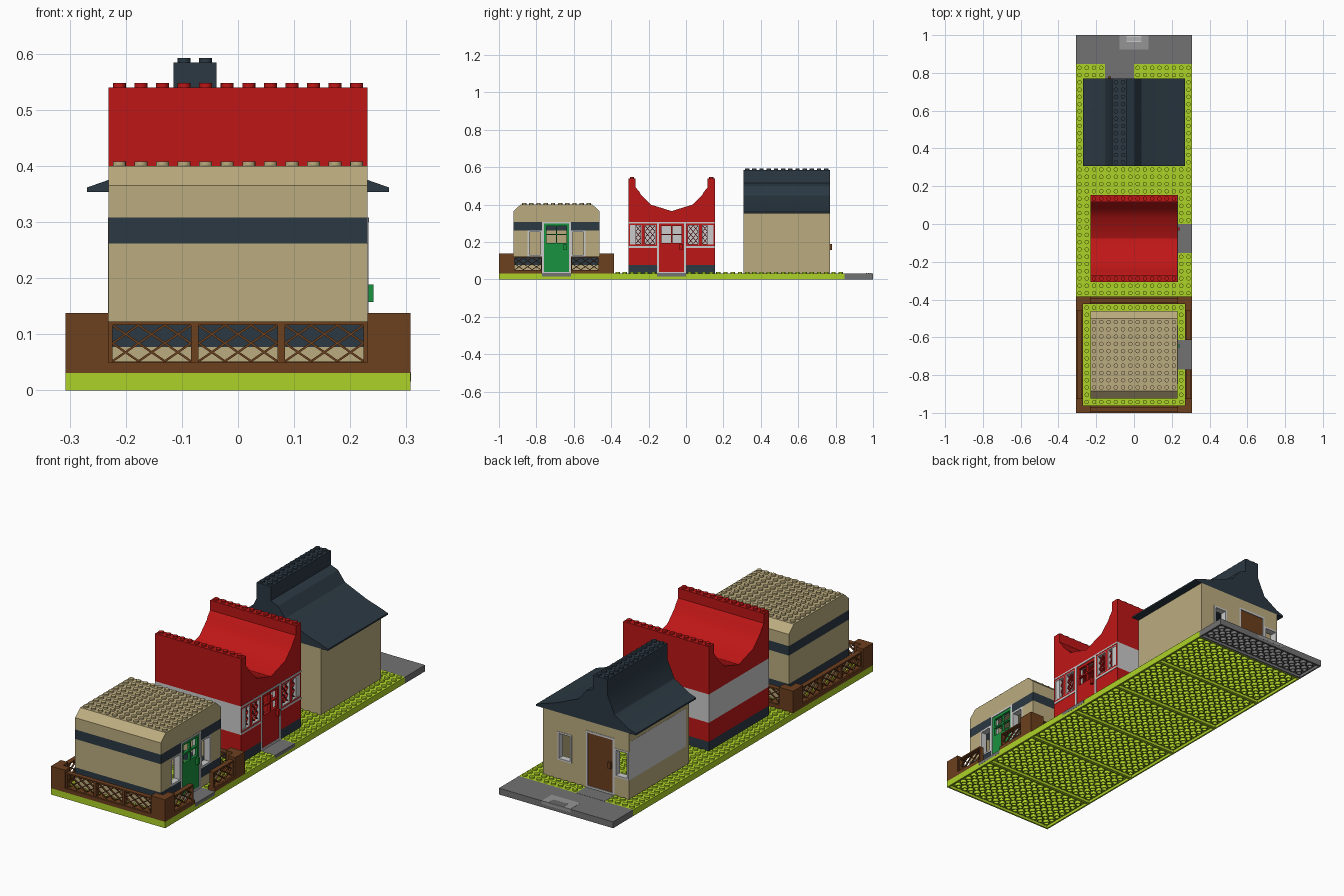
import bpy, bmesh, math

if "Cube" in bpy.data.objects:
    bpy.data.objects.remove(bpy.data.objects["Cube"])

P = 1 / 26                      # one stud pitch; all sizes below are in studs
TAN, RED, DARK = (.5, .41, .21), (.52, .008, .008), (.024, .04, .055)
LIME, BROWN, GREEN = (.42, .65, .02), (.15, .05, .013), (.01, .29, .05)
ROAD, PAVE, WHITE = (.17, .17, .17), (.3, .3, .3), (.78, .78, .78)
parts = {}


def mesh(name, col):
    return parts.setdefault((name, col), bmesh.new()) if (name, col) not in parts else parts[(name, col)]


def prism(name, col, axis, pts, a, b):
    """Extrude a profile along x (points y,z) or along y (points x,z)."""
    bm = mesh(name, col)
    put = (lambda p, d: (d, p[0], p[1])) if axis == 'x' else (lambda p, d: (p[0], d, p[1]))
    lo = [bm.verts.new(put(p, a)) for p in pts]
    hi = [bm.verts.new(put(p, b)) for p in pts]
    bm.faces.new(lo)
    bm.faces.new(hi[::-1])
    for i in range(len(pts)):
        j = (i + 1) % len(pts)
        bm.faces.new((lo[i], hi[i], hi[j], lo[j]))


def panel(name, col, axis, u0, u1, z0, z1, d0, d1):
    prism(name, col, axis, [(u0, z0), (u1, z0), (u1, z1), (u0, z1)], d0, d1)


def box(name, col, x0, x1, y0, y1, z0, z1):
    panel(name, col, 'x', y0, y1, z0, z1, x0, x1)


def cylinder(name, col, x, y, z0, z1, r, hole=0, n=16):
    bm = mesh(name, col)
    ring = lambda rad, z: [bm.verts.new((x + rad * math.cos(2 * math.pi * i / n),
                                         y + rad * math.sin(2 * math.pi * i / n), z)) for i in range(n)]
    rings = [ring(r, z1), ring(r, z0)] + ([ring(hole, z0), ring(hole, z1)] if hole else [])
    for a, b in zip(rings, rings[1:]):
        for i in range(n):
            bm.faces.new((a[i], b[i], b[(i + 1) % n], a[(i + 1) % n]))
    if not hole:
        bm.faces.new(rings[0])


def studs(name, col, x0, x1, y0, y1, z, skip=()):
    for i in range(x0, x1):
        for j in range(y0, y1):
            if not any(a <= i < b and c <= j < d for a, b, c, d in skip):
                cylinder(name, col, i + .5, j + .5, z, z + .21, .3)


def lattice(name, col, axis, u0, u1, z0, z1, d0, d1, cols, rows, w=.07):
    du, dz = (u1 - u0) / cols, (z1 - z0) / rows
    for i in range(cols):
        for j in range(rows):
            a, b, c, d = u0 + i * du, u0 + (i + 1) * du, z0 + j * dz, z0 + (j + 1) * dz
            for p, q in ((c, d), (d, c)):
                prism(name, col, axis, [(a, p - w), (b, q - w), (b, q + w), (a, p + w)], d0, d1)


def frame(name, col, axis, u0, u1, z0, z1, d0, d1, t):
    panel(name, col, axis, u0, u0 + t, z0, z1, d0, d1)
    panel(name, col, axis, u1 - t, u1, z0, z1, d0, d1)
    panel(name, col, axis, u0 + t, u1 - t, z0, z0 + t, d0, d1)
    panel(name, col, axis, u0 + t, u1 - t, z1 - t, z1, d0, d1)


def level(b):                   # height of brick course b
    return .8 + 1.2 * b


def walls(name, y0, y1, bands, openings, side):
    """Hollow 12-stud-wide house; openings (u0, u1, course0, course1) go in one wall."""
    runs = [('y', -6, 6, y0, y0 + 1, 'front'), ('y', -6, 6, y1 - 1, y1, 'back'),
            ('x', y0 + 1, y1 - 1, -6, -5, 'left'), ('x', y0 + 1, y1 - 1, 5, 6, 'right')]
    for b0, b1, col in bands:
        for axis, u0, u1, d0, d1, s in runs:
            u = u0
            for o in sorted(openings) if s == side else ():
                if o[2] <= b0 < o[3]:
                    if o[0] > u:
                        panel(name, col, axis, u, o[0], level(b0), level(b1), d0, d1)
                    u = max(u, o[1])
            if u < u1:
                panel(name, col, axis, u, u1, level(b0), level(b1), d0, d1)


def door(name, col, axis, u, d, handle, panes=True):
    frame(name + "_frame", WHITE, axis, u, u + 4, .8, 8, d - 1, d + .05, .25)
    a, b, m = u + .25, u + 3.75, u + 2
    top = 5.1 if panes else 7.75
    f, g = d - .4, d - .05
    panel(name, col, axis, a, b, 1.05, top, f, g)
    if panes:
        panel(name, col, axis, a, m - 1.4, 5.1, 7.75, f, g)
        panel(name, col, axis, m + 1.4, b, 5.1, 7.75, f, g)
        panel(name, col, axis, m - 1.4, m + 1.4, 7.4, 7.75, f, g)
        panel(name, col, axis, m - .1, m + .1, 5.1, 7.4, f, g)
        panel(name, col, axis, m - 1.4, m + 1.4, 6.15, 6.35, f, g)
    panel(name, col, axis, handle - .2, handle + .2, 4.1, 4.9, g, d + .28)


def window(name, axis, u, d):
    frame(name, WHITE, axis, u, u + 2, level(2), level(5), d - .8, d + .04, .22)


# ground: studded lawn and road on hollow plates
steps = [(5, 8, -20, -16), (5, 8, -4, 0), (-4, 0, 19, 22)]
box("lawn", LIME, -8, 8, -26, 22, .35, .8)
studs("lawn_studs", LIME, -8, 8, -26, 22, .8, steps)
box("road", ROAD, -8, 8, 22, 26, .35, .8)
for y0, y1, col, nm in [(y, y + 8, LIME, "lawn") for y in range(-26, 22, 8)] + [(22, 26, ROAD, "road")]:
    for x0, x1 in ((-8, -7.8), (7.8, 8)):
        box(nm + "_underside_rim", col, x0, x1, y0, y1, 0, .35)
    for a in (y0, y1 - .2):
        box(nm + "_underside_rim", col, -7.8, 7.8, a, a + .2, 0, .35)
    for i in range(-7, 8):
        for j in range(y0 + 1, y1):
            cylinder(nm + "_underside_tubes", col, i, j, 0, .35, .4, .28, 12)
for y in (-20, -4):
    box("doorstep", ROAD, 5.9, 8.01, y, y + 4, .4, .82)
box("back_path", ROAD, -4, 0, 19.9, 22, .4, .82)
box("drain_surround", PAVE, -2, 2, 24, 26.01, .4, .82)
for i in range(4):
    box("drain_grille", WHITE, -1, 1, 25.05 + i * .24, 25.17 + i * .24, .8, .88)

# tan house with chamfered flat roof
ops = [(-20, -16, 0, 6), (-22, -20, 2, 5), (-16, -14, 2, 5)]
walls("tan_house_walls", -24, -12, [(0, 1, TAN), (1, 2, DARK), (2, 5, TAN), (5, 6, DARK), (6, 7, TAN)], ops, 'right')
prism("tan_house_roof", TAN, 'x', [(-24, 9.2), (-12, 9.2), (-12, 9.49), (-13, 10.4), (-23, 10.4), (-24, 9.49)], -6, 6)
studs("tan_roof_studs", TAN, -6, 6, -23, -13, 10.4)
door("green_door", GREEN, 'x', -20, 6, -16.8)
for u in (-22, -16):
    window("tan_house_window", 'x', u, 6)

# brown garden fence: raised corner posts and lattice panels
for s in (-1, 1):
    xa, xb = sorted((8 * s, 7 * s))
    xc, xd = sorted((7 * s, 6 * s))
    for y, v in ((-26, -25), (-11, -12)):
        box("fence_corner", BROWN, xa, xb, min(y, v), max(y, v) + (1 if v == -25 else 0) , .8, 3.59)
        if v == -12:
            box("fence_corner", BROWN, xa, xb, -11, -10, .8, 3.59)
        box("fence_corner", BROWN, xc, xd, y, y + 1, .8, 3.59)
bays = [('y', u, d) for u in (-6, -2, 2) for d in (-26, -11)]
bays += [('x', u, -8) for u in (-24, -20, -16)] + [('x', u, 7) for u in (-24, -16)]
for axis, u, d in bays:
    panel("fence_base", BROWN, axis, u, u + 4, .8, 1.3, d, d + 1)
    frame("fence_frame", BROWN, axis, u, u + 4, 1.15, 3.2, d + .2, d + .8, .18)
    lattice("fence_lattice", BROWN, axis, u + .18, u + 3.82, 1.35, 3.02, d + .4, d + .6, 3, 2, .06)

# red house with saddle roof
wins = (-8, -6, 0, 2)
walls("red_house_walls", -8, 4, [(0, 1, DARK), (1, 3, RED), (3, 6, WHITE)],
      [(-4, 0, 0, 6)] + [(u, u + 2, 3, 6) for u in wins], 'right')
half = [(6, 8), (6, 14.04), (5, 14.04), (5, 12.8), (4.5, 12.2), (4.3, 11.8), (2.9, 10.4)]
prism("red_house_roof", RED, 'x', [(-2 - y, z) for y, z in half] + [(-2, 9.5)] +
      [(-2 + y, z) for y, z in half[::-1]], -6, 6)
for y in (-8, 3):
    studs("red_roof_studs", RED, -6, 6, y, y + 1, 14.04)
door("red_door", RED, 'x', -4, 6, -.7)
for u in wins:
    panel("red_house_sill", WHITE, 'x', u, u + 2, 4.4, 4.65, 5.2, 6.06)
    panel("red_house_lintel", WHITE, 'x', u, u + 2, 7.8, 8, 5.2, 6.06)
    frame("red_window_frame", RED, 'x', u, u + 2, 4.65, 7.8, 5.3, 6.03, .2)
    frame("red_window_inner_frame", WHITE, 'x', u + .2, u + 1.8, 4.85, 7.6, 5.4, 6.05, .1)
    lattice("red_window_lattice", RED, 'x', u + .3, u + 1.7, 4.95, 7.5, 5.6, 5.8, 2, 3, .07)

# back house with dark swept roof
walls("back_house_walls", 8, 20, [(0, 2, TAN), (2, 5, TAN), (5, 6, TAN), (6, 7, TAN)],
      [(-6, -4, 2, 5), (-4, 0, 0, 6), (2, 4, 2, 5)], 'back')
box("back_house_side_panel", WHITE, -6.02, -5.8, 8.6, 19.8, level(2), level(6))
prism("back_house_roof", DARK, 'y', [(-7, 9.2), (7, 9.2), (7, 9.4), (6, 9.75), (4, 10.4), (1, 11.7), (0, 13),
      (-1, 13.4), (-1, 15.2), (-3, 15.2), (-3, 13.2), (-4, 11), (-6, 9.75), (-7, 9.4)], 8, 20)
studs("back_roof_ridge_studs", DARK, -3, -1, 8, 20, 15.2)
door("brown_door", BROWN, 'y', -4, 20, -3.4, False)
for u in (-6, 2):
    window("back_house_window", 'y', u, 20)

# turn every collected part into an object
mats = {}
for (name, col), bm in parts.items():
    if col not in mats:
        mats[col] = bpy.data.materials.new("colour_%d" % len(mats))
        mats[col].diffuse_color = (*col, 1)
    bmesh.ops.recalc_face_normals(bm, faces=bm.faces)
    bmesh.ops.scale(bm, vec=(P, P, P), verts=bm.verts)
    me = bpy.data.meshes.new(name)
    bm.to_mesh(me)
    bm.free()
    me.materials.append(mats[col])
    ob = bpy.data.objects.new(name, me)
    bpy.context.collection.objects.link(ob)
    ob.select_set(True)
    bpy.context.view_layer.objects.active = ob
bpy.ops.object.shade_smooth_by_angle(angle=math.radians(28))

for m in bpy.data.materials:
    if m.users and not m.is_grease_pencil:
        m.use_nodes = True
        m.node_tree.nodes["Principled BSDF"].inputs["Base Color"].default_value = m.diffuse_color
